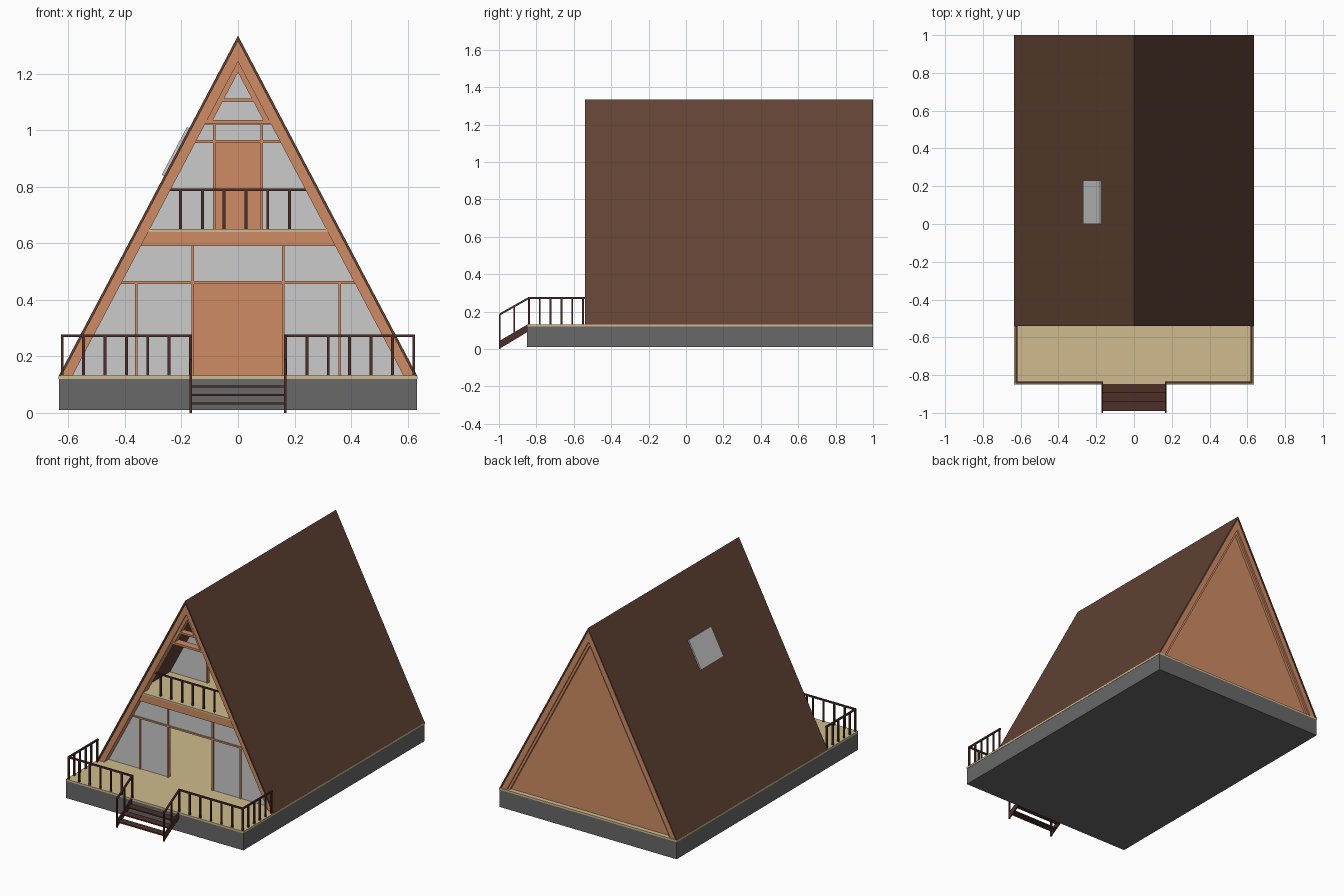
import bpy, bmesh
from mathutils import Vector

if "Cube" in bpy.data.objects:
    bpy.data.objects.remove(bpy.data.objects["Cube"])

S = 0.527          # half width gained per unit below the apex
BASE = 0.132       # top of the deck
APEX, LINING, INNER = 1.335, 1.316, 1.243


def mat(name, rgb):
    m = bpy.data.materials.new(name)
    m.diffuse_color = (*rgb, 1)
    m.use_nodes = True
    m.node_tree.nodes["Principled BSDF"].inputs["Base Color"].default_value = m.diffuse_color
    return m


ROOF = mat("roof_brown", (0.12, 0.055, 0.035))
WOOD = mat("orange_wood", (0.62, 0.26, 0.13))
DECK = mat("pale_deck", (0.63, 0.50, 0.27))
RAIL = mat("dark_rail", (0.075, 0.028, 0.022))
BASEM = mat("foundation_grey", (0.14, 0.14, 0.14))


def finish(name, bm, m):
    bmesh.ops.recalc_face_normals(bm, faces=bm.faces)
    me = bpy.data.meshes.new(name)
    bm.to_mesh(me)
    bm.free()
    ob = bpy.data.objects.new(name, me)
    if m:
        me.materials.append(m)
    bpy.context.collection.objects.link(ob)
    return ob


def prism(name, pts, y0, y1, m=None):
    """Extrude an x-z profile from y0 to y1."""
    bm = bmesh.new()
    f = bm.faces.new([bm.verts.new((x, y0, z)) for x, z in pts])
    r = bmesh.ops.extrude_face_region(bm, geom=[f])
    vs = [v for v in r["geom"] if isinstance(v, bmesh.types.BMVert)]
    bmesh.ops.translate(bm, verts=vs, vec=(0, y1 - y0, 0))
    return finish(name, bm, m)


def box(name, x0, x1, y0, y1, z0, z1, m=None):
    return prism(name, [(x0, z0), (x1, z0), (x1, z1), (x0, z1)], y0, y1, m)


def half(z, apex=LINING):
    return (apex - z) * S


def chevron(name, outer, inner, z, y0, y1, m):
    a, b = half(z, outer), half(z, inner)
    return prism(name, [(-a, z), (0, outer), (a, z), (b, z), (0, inner), (-b, z)], y0, y1, m)


def band(name, z0, z1, y0, y1, m, apex=LINING):
    a, b = half(z0, apex), half(z1, apex)
    return prism(name, [(-a, z0), (a, z0), (b, z1), (-b, z1)], y0, y1, m)


def bars(name, segs, m):
    """Square bars, each given as start, end, width."""
    bm = bmesh.new()
    for a, b, w in segs:
        a, b = Vector(a), Vector(b)
        d = b - a
        up = Vector((1, 0, 0))
        side = d.cross(up).normalized() if abs(d.normalized().x) < 0.9 else Vector((0, 0, 1))
        other = d.cross(side).normalized()
        vs = bmesh.ops.create_cube(bm, size=1)["verts"]
        for v in vs:
            c = v.co.copy()
            v.co = (a + b) / 2 + d * c.z + side * w * c.x + other * w * c.y
    return finish(name, bm, m)


# Foundation and deck
box("foundation", -0.633, 0.633, -0.85, 1, 0.01, 0.12, BASEM)
box("deck_floor", -0.635, 0.635, -0.85, 1, 0.12, BASE, DECK)

# Roof shell, end rafters and back wall
chevron("roof", APEX, LINING, BASE, -0.54, 1, ROOF)
chevron("front_rafters", LINING, INNER, BASE, -0.53, -0.47, WOOD)
chevron("back_rafters", LINING, INNER, BASE, 0.955, 0.995, WOOD)
chevron("back_trim", INNER, INNER - 0.03, BASE, 0.955, 0.985, WOOD)
prism("back_wall", [(-half(BASE), BASE), (half(BASE), BASE), (0, LINING)], 0.955, 0.97, WOOD)

# Gable lattice at the front peak
chevron("gable_trim", INNER, 1.205, 1.035, -0.52, -0.48, WOOD)
band("gable_lower_tie", 1.022, 1.036, -0.525, -0.475, WOOD, INNER)
band("gable_upper_tie", 1.1, 1.112, -0.52, -0.48, WOOD, INNER)

# Upper floor and its front beam
band("upper_floor_beam", 0.59, 0.64, -0.52, 0.955, WOOD)
band("balcony_floor", 0.64, 0.65, -0.525, 0.955, DECK)


def glass_wall(name, z0, top, door, door_top, y):
    """Glazed wall across the triangle with an open doorway."""
    t = half(top)
    head = [(t, top), (-t, top)] if t > 0.001 else [(0, LINING)]
    prism(name, [(-door, z0), (-door, door_top), (door, door_top), (door, z0),
                 (half(z0), z0)] + head + [(-half(z0), z0)], y - 0.003, y + 0.003)


# Ground floor glazing
glass_wall("ground_glass", BASE, 0.59, 0.155, 0.46, -0.48)
band("ground_transom", 0.457, 0.467, -0.49, -0.47, WOOD)
# Upper floor glazing, set back behind the balcony
glass_wall("upper_glass", 0.65, LINING, 0.08, 0.957, -0.19)
band("upper_transom", 0.956, 0.966, -0.2, -0.18, WOOD)
band("upper_head_rail", 1.02, 1.032, -0.2, -0.18, WOOD)
for s, side in ((-1, "left"), (1, "right")):
    for nm, x, y, z0, z1 in (("ground_outer", 0.36, -0.48, BASE, 0.46),
                             ("ground_door", 0.16, -0.48, BASE, 0.59),
                             ("upper_door", 0.084, -0.19, 0.65, 1.025)):
        box(f"{nm}_post_{side}", s * x - 0.005, s * x + 0.005, y - 0.01, y + 0.01, z0, z1, WOOD)

# Balcony railing
rail_z = 0.79
segs = [((-half(rail_z), -0.5, rail_z), (half(rail_z), -0.5, rail_z), 0.009)]
segs += [((-0.203 + i * 0.077, -0.5, 0.65), (-0.203 + i * 0.077, -0.5, rail_z), 0.01) for i in range(6)]
bars("balcony_railing", segs, RAIL)

# Deck railings and stair sides
for s, side in ((-1, "left"), (1, "right")):
    X, IN, Y, T = s * 0.622, s * 0.168, -0.84, 0.273
    segs = [((s * 0.627, Y, T), (s * 0.163, Y, T), 0.01), ((X, Y, T), (X, -0.54, T), 0.01)]
    segs += [((IN + (X - IN) * i / 6, Y, BASE), (IN + (X - IN) * i / 6, Y, T), 0.01) for i in range(7)]
    segs += [((X, Y + 0.058 * i, BASE), (X, Y + 0.058 * i, T), 0.01) for i in range(1, 6)]
    bars(f"deck_railing_{side}", segs, RAIL)
    segs = [((IN, -0.996, 0.185), (IN, Y, T), 0.01),
            ((IN, -0.995, 0), (IN, -0.995, 0.185), 0.009),
            ((IN, -0.918, 0.08), (IN, -0.918, 0.228), 0.008)]
    bars(f"stair_handrail_{side}", segs, RAIL)
    # Sloping stringer: profile in y-z, extruded in x
    bm = bmesh.new()
    f = bm.faces.new([bm.verts.new((IN - 0.004, y, z)) for y, z in
                      ((-1, 0), (-0.85, 0.09), (-0.85, 0.13), (-1, 0.042))])
    r = bmesh.ops.extrude_face_region(bm, geom=[f])
    bmesh.ops.translate(bm, vec=(0.008, 0, 0),
                        verts=[v for v in r["geom"] if isinstance(v, bmesh.types.BMVert)])
    finish(f"stair_stringer_{side}", bm, RAIL)

# Stair treads
for i in range(3):
    y = -0.99 + 0.047 * i
    z = 0.033 + 0.03 * i
    box(f"stair_tread_{i + 1}", -0.166, 0.166, y, y + 0.047, z - 0.004, z + 0.004, RAIL)

# Skylight: thin grey slab lying on the left roof slope
top, low, lift = 1.008, 0.838, 0.008
pts = [(-half(low, APEX), low), (-half(top, APEX), top),
       (-half(top, APEX) - lift, top + lift * S), (-half(low, APEX) - lift, low + lift * S)]
prism("skylight", pts, 0, 0.23)
